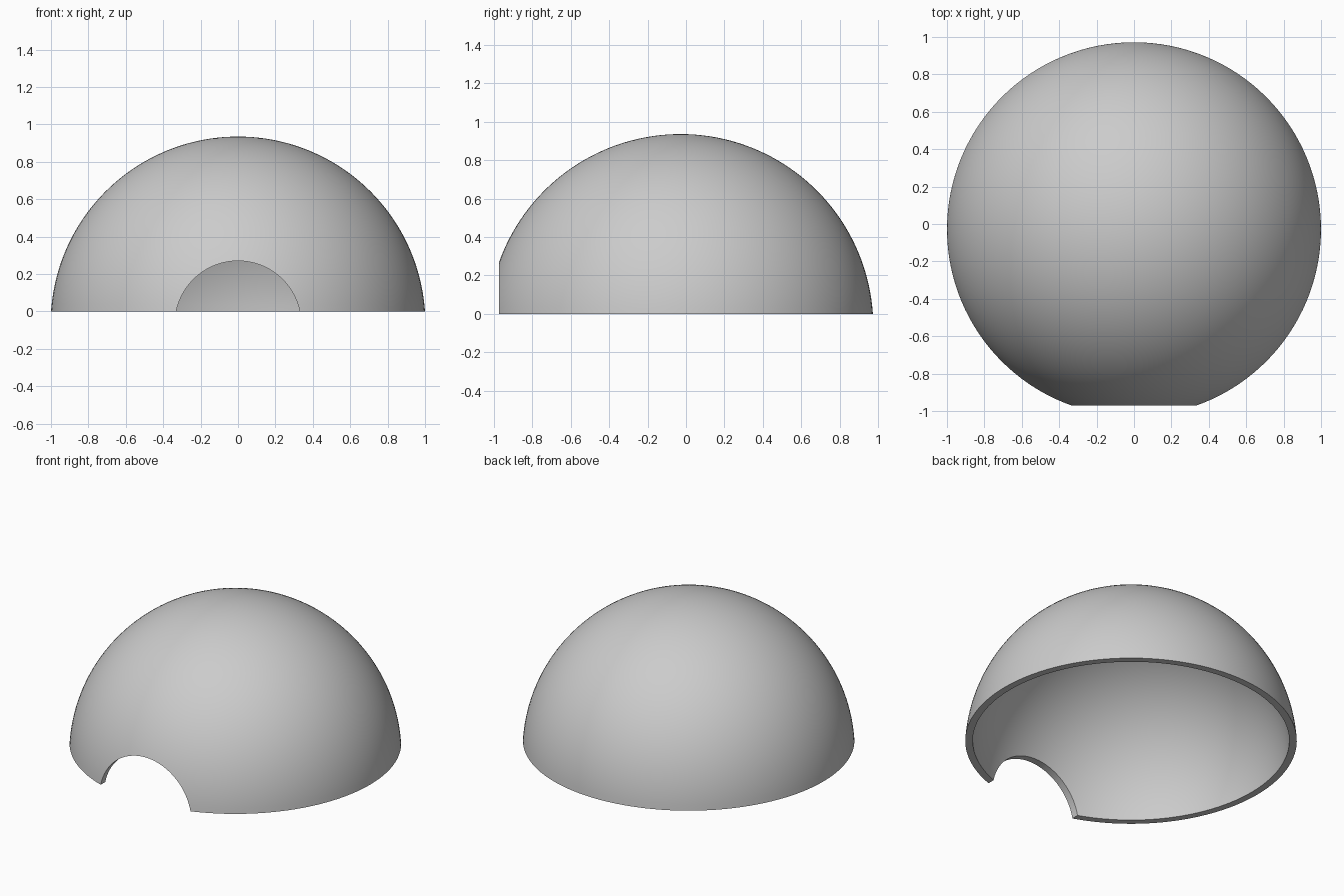
import bpy, bmesh, math
from mathutils import Matrix, Vector

old = bpy.data.objects.get("Cube")
if old:
    bpy.data.objects.remove(old, do_unlink=True)

OUTER, INNER = 1.002, 0.957          # shell radii
CENTRE = Vector((0, -0.028, -0.067))  # sphere centre, just under the floor plane
DOOR = 0.337                         # doorway radius
RINGS, SEGMENTS = 40, 128

grey = bpy.data.materials.new("plain_grey")
grey.use_nodes = True
colour = (0.6, 0.6, 0.6, 1)
grey.diffuse_color = colour
grey.node_tree.nodes["Principled BSDF"].inputs["Base Color"].default_value = colour


def arc(radius):
    """Profile points from the crown down to the floor."""
    end = math.acos(-CENTRE.z / radius)
    return [Vector((radius * math.sin(end * i / RINGS), 0,
                    radius * math.cos(end * i / RINGS))) for i in range(RINGS + 1)]


def add_object(name, bm):
    bmesh.ops.recalc_face_normals(bm, faces=bm.faces)
    mesh = bpy.data.meshes.new(name)
    bm.to_mesh(mesh)
    bm.free()
    mesh.materials.append(grey)
    obj = bpy.data.objects.new(name, mesh)
    bpy.context.collection.objects.link(obj)
    return obj


# Hollow dome: outer and inner arcs joined at the base rim and spun round
bm = bmesh.new()
points = [CENTRE + p for p in arc(OUTER) + arc(INNER)[::-1]]
verts = [bm.verts.new(p) for p in points]
edges = [bm.edges.new(pair) for pair in zip(verts, verts[1:])]
bmesh.ops.spin(bm, geom=verts + edges, cent=CENTRE, axis=(0, 0, 1),
               angle=math.tau, steps=SEGMENTS, use_merge=True)
bmesh.ops.remove_doubles(bm, verts=bm.verts, dist=0.0001)
dome = add_object("dome_shell", bm)

# Round doorway cut through the front wall
bm = bmesh.new()
bmesh.ops.create_cone(bm, cap_ends=True, segments=96, radius1=DOOR, radius2=DOOR, depth=0.8,
                      matrix=Matrix.Translation((0, -1.1, CENTRE.z)) @ Matrix.Rotation(math.pi / 2, 4, 'X'))
cutter = add_object("doorway_cutter", bm)
cutter.hide_render = True

cut = dome.modifiers.new("doorway", 'BOOLEAN')
cut.operation = 'DIFFERENCE'
cut.solver = 'EXACT'
cut.object = cutter
bpy.ops.object.select_all(action='DESELECT')
dome.select_set(True)
bpy.context.view_layer.objects.active = dome
bpy.ops.object.modifier_apply(modifier=cut.name)
bpy.data.objects.remove(cutter, do_unlink=True)

# Smooth curves with crisp rims
bpy.ops.object.shade_smooth_by_angle(angle=math.radians(35))
